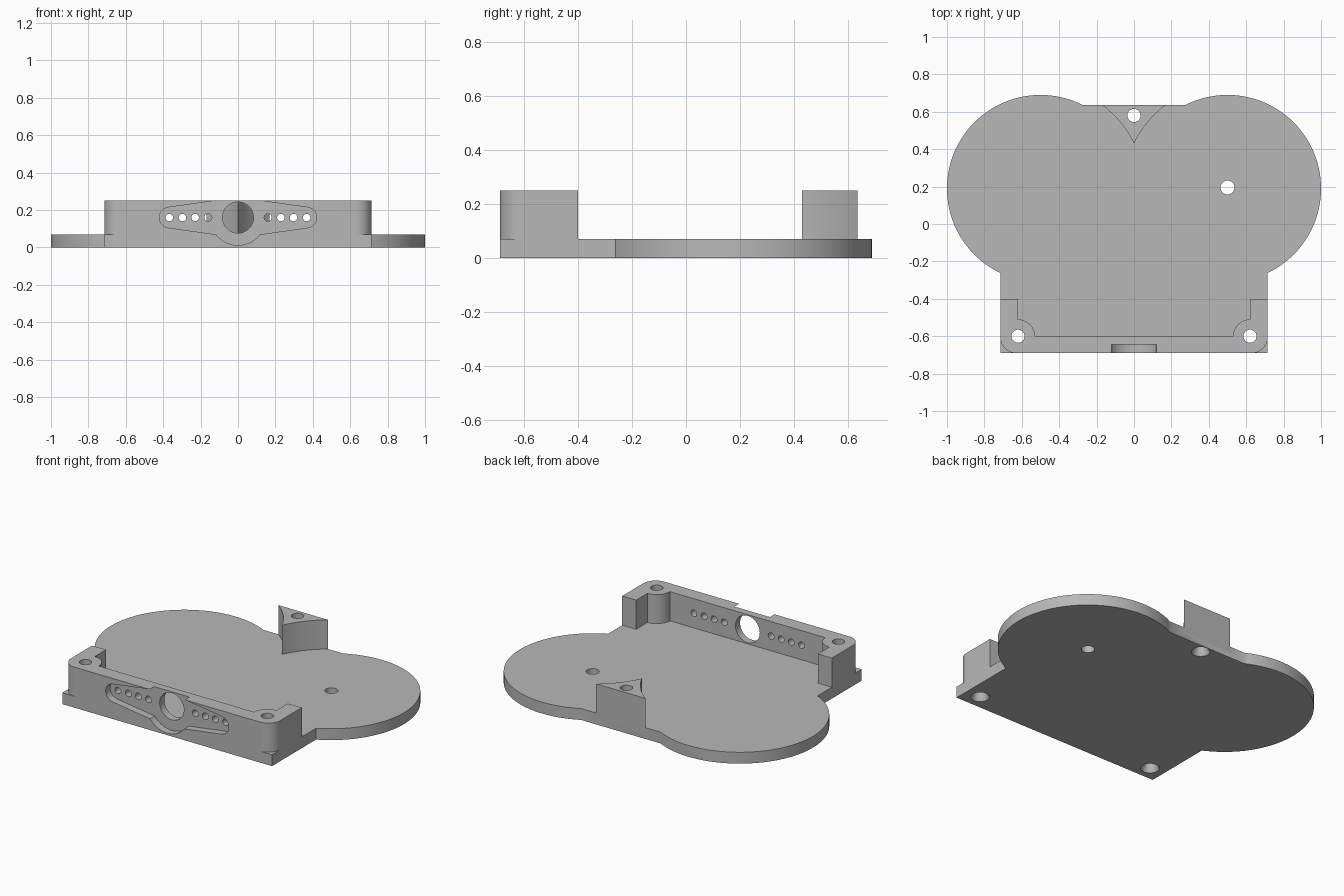
import bpy, bmesh
from math import sin, cos, asin, acos, pi, hypot, radians

if "Cube" in bpy.data.objects:
    bpy.data.objects.remove(bpy.data.objects["Cube"])

FRONT, BACK = -0.69, 0.635      # plate edges
HALF = 0.715                    # half width of the front block
PLATE, TOP = 0.07, 0.25         # heights
LOBE = (0.5, 0.19)              # centre of the right lobe
LOBE_R = 0.5
SCREWS = [(0.62, -0.6), (-0.62, -0.6), (0, 0.58)]
HORN_Z = 0.16                   # height of the horn recess centre

grey = bpy.data.materials.new("light grey plastic")
grey.use_nodes = True
grey.diffuse_color = (0.48, 0.48, 0.48, 1)
grey.node_tree.nodes["Principled BSDF"].inputs["Base Color"].default_value = grey.diffuse_color


def arc(centre, r, a0, a1, n=24):
    return [(centre[0] + r * cos(a0 + (a1 - a0) * i / n),
             centre[1] + r * sin(a0 + (a1 - a0) * i / n)) for i in range(n + 1)]


def circle(centre, r, n=48):
    return arc(centre, r, 0, 2 * pi, n)[:-1]


def mirrored(half):
    return half + [(-x, y) for x, y in reversed(half) if abs(x) > 1e-4]


def prism(name, outline, lo, hi, axis="Z", end_outline=None):
    """Solid between two matching outlines along Z (plan) or Y (elevation)."""
    def place(p, t):
        return (p[0], p[1], t) if axis == "Z" else (p[0], t, p[1])
    bm = bmesh.new()
    a = [bm.verts.new(place(p, lo)) for p in outline]
    b = [bm.verts.new(place(p, hi)) for p in end_outline or outline]
    bm.faces.new(a)
    bm.faces.new(b)
    for i in range(len(a)):
        j = (i + 1) % len(a)
        bm.faces.new((a[i], a[j], b[j], b[i]))
    bmesh.ops.recalc_face_normals(bm, faces=bm.faces)
    mesh = bpy.data.meshes.new(name)
    bm.to_mesh(mesh)
    bm.free()
    mesh.materials.append(grey)
    obj = bpy.data.objects.new(name, mesh)
    bpy.context.collection.objects.link(obj)
    return obj


def combine(target, other, operation):
    mod = target.modifiers.new(other.name, "BOOLEAN")
    mod.operation = operation
    mod.solver = "EXACT"
    mod.object = other
    bpy.context.view_layer.objects.active = target
    bpy.ops.object.modifier_apply(modifier=mod.name)
    bpy.data.objects.remove(other)


# Base plate: straight front block with two round lobes
lobe_arc = arc(LOBE, LOBE_R, -acos((HALF - LOBE[0]) / LOBE_R),
               pi - asin((BACK - LOBE[1]) / LOBE_R), 72)
plate = prism("mounting_plate", mirrored([(HALF, FRONT)] + lobe_arc), 0, PLATE)

# Front wall with rounded corners, short side arms and screw bosses
corner = 0.085
wall_half = arc((HALF - corner, FRONT + corner), corner, -pi / 2, 0)
wall_half += [(HALF, -0.4), (0.62, -0.4)]
wall_half += arc(SCREWS[0], 0.09, pi / 2, pi)
combine(plate, prism("front_wall", mirrored(wall_half), 0.04, TOP), "UNION")

# Rear post with two concave sides that follow the lobes
tip = 0.43
post_r = hypot(LOBE[0], tip - LOBE[1])
post_half = arc(LOBE, post_r, pi - asin((tip - LOBE[1]) / post_r),
                pi - asin((BACK - LOBE[1]) / post_r))
combine(plate, prism("rear_post", mirrored(post_half), 0.04, TOP), "UNION")

# Screw holes, countersunk from below
for c in SCREWS:
    combine(plate, prism("screw_hole", circle(c, 0.035), -0.1, 0.4), "DIFFERENCE")
    combine(plate, prism("countersink", circle(c, 0.0526), -0.001, 0.036,
                         end_outline=circle(c, 0.034)), "DIFFERENCE")

# Single plain hole in the lobe on the model's left
combine(plate, prism("lobe_hole", circle((0.5, 0.195), 0.037), -0.1, 0.2), "DIFFERENCE")

# Horn-shaped recess in the front: tapered arms and round hub
lean = radians(8)
arms = arc((0.365, HORN_Z), 0.055, lean - pi / 2, pi / 2 - lean)
arms = [(0, HORN_Z - 0.107)] + arms + [(0, HORN_Z + 0.107)]
combine(plate, prism("arm_recess", mirrored(arms), -0.8, -0.645, "Y"), "DIFFERENCE")
combine(plate, prism("hub_recess", circle((0, HORN_Z), 0.148), -0.8, -0.645, "Y"), "DIFFERENCE")

# Shaft hole and the rows of small holes through the wall
holes = [(0, 0.083)]
for x in (0.16, 0.229, 0.297, 0.367):
    holes += [(x, 0.02), (-x, 0.02)]
for x, r in holes:
    combine(plate, prism("wall_hole", circle((x, HORN_Z), r, 32), -0.8, -0.5, "Y"), "DIFFERENCE")

bpy.ops.object.select_all(action="DESELECT")
plate.select_set(True)
bpy.context.view_layer.objects.active = plate
bpy.ops.object.shade_smooth_by_angle(angle=radians(30))
